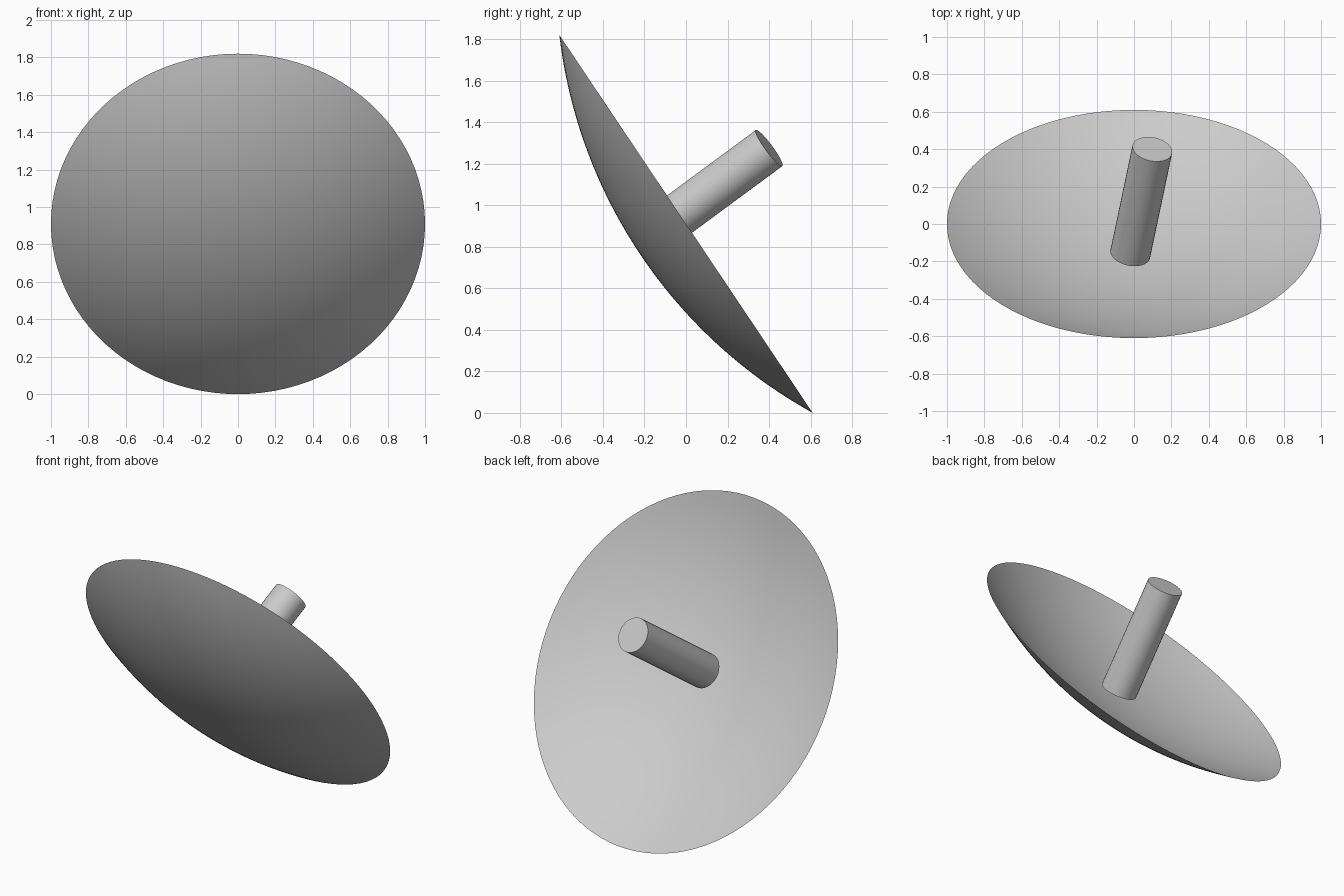
import bpy, bmesh, math
from mathutils import Vector, Matrix

if "Cube" in bpy.data.objects:
    bpy.data.objects.remove(bpy.data.objects["Cube"])

RX, HALF_Y, HALF_Z = 1.0, 0.61, 0.91      # rim half sizes in x, y, z
RV = math.hypot(HALF_Y, HALF_Z)           # rim half length along the slope
DEPTH = 0.265
SEG, RINGS = 96, 20

# Dish: shallow curved sheet with an open face, tilted up and to the back
curve_r = (RV ** 2 + DEPTH ** 2) / (2 * DEPTH)
bm = bmesh.new()
centre = bm.verts.new((0, 0, -DEPTH))
prev = None
for i in range(1, RINGS + 1):
    t = i / RINGS
    z = curve_r - DEPTH - math.sqrt(curve_r ** 2 - (t * RV) ** 2)
    ring = [bm.verts.new((RX * t * math.cos(a), RV * t * math.sin(a), z))
            for a in (2 * math.pi * k / SEG for k in range(SEG))]
    for k in range(SEG):
        n = (k + 1) % SEG
        if prev:
            bm.faces.new((prev[k], ring[k], ring[n], prev[n]))
        else:
            bm.faces.new((centre, ring[k], ring[n]))
    prev = ring
for f in bm.faces:
    f.smooth = True
mesh = bpy.data.meshes.new("dish")
bm.to_mesh(mesh)
bm.free()
dish = bpy.data.objects.new("dish", mesh)
bpy.context.collection.objects.link(dish)
x_axis = Vector((1, 0, 0))
slope = Vector((0, -HALF_Y, HALF_Z)).normalized()
facing = -x_axis.cross(slope)
if facing.y < 0:
    facing = -facing
basis = Matrix((x_axis, slope, facing)).transposed()
mesh.transform(Matrix.Translation((0, 0, HALF_Z)) @ basis.to_4x4())
if basis.determinant() < 0:
    mesh.flip_normals()

# Receiver: round rod in front of the dish, leaning slightly sideways
base, tip = Vector((-0.02, -0.16, 0.862)), Vector((0.098, 0.40, 1.275))
axis = tip - base
bpy.ops.mesh.primitive_cylinder_add(
    vertices=32, radius=0.108, depth=axis.length, location=(base + tip) / 2,
    rotation=axis.to_track_quat('Z', 'Y').to_euler())
rod = bpy.context.object
rod.name = "receiver_rod"
bpy.ops.object.shade_smooth_by_angle(angle=math.radians(30))
